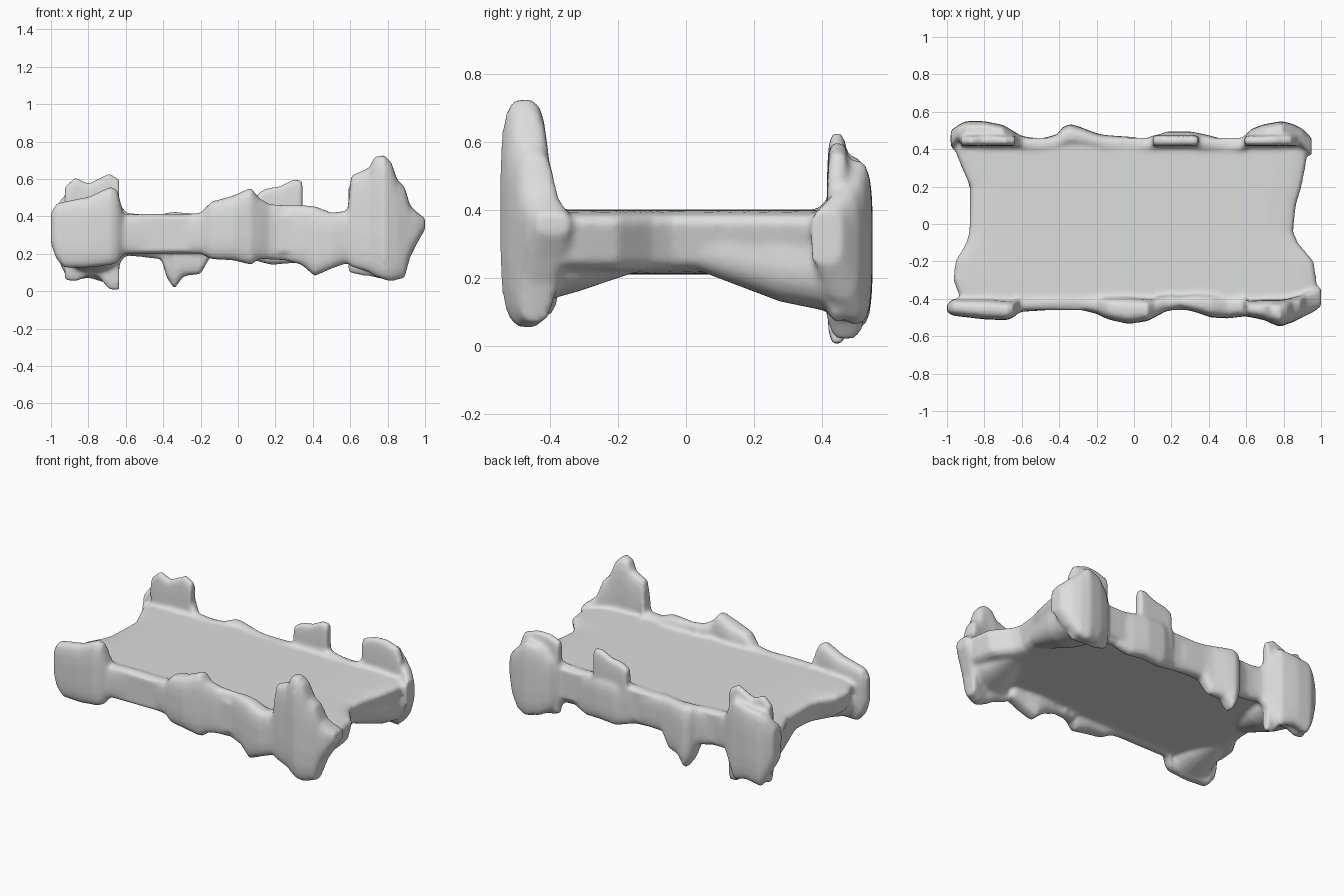
import bpy, bmesh, math

bm = bmesh.new()


def loft(stations, axis="x", p=0.62, taper=0, sides=20):
    """Closed skin through rounded sections: (position, side min, side max, z min, z max)."""
    rings = []
    for pos, a0, a1, z0, z1 in stations:
        ring = []
        for i in range(sides):
            t = 2 * math.pi * (i + 0.5) / sides
            c, s = math.cos(t), math.sin(t)
            v = math.copysign(abs(s) ** p, s)
            half = (a1 - a0) / 2 - taper * (1 - v) / 2
            u = (a0 + a1) / 2 + half * math.copysign(abs(c) ** p, c)
            z = (z0 + z1) / 2 + (z1 - z0) / 2 * v
            ring.append(bm.verts.new((pos, u, z) if axis == "x" else (u, pos, z)))
        rings.append(ring)
    for r, q in zip(rings, rings[1:]):
        for i in range(sides):
            j = (i + 1) % sides
            bm.faces.new((r[i], r[j], q[j], q[i]))
    bm.faces.new(rings[0])
    bm.faces.new(rings[-1])


# Waisted slab, narrower underneath
loft([(-.46, -.93, .94, .21, .402), (-.38, -.95, .995, .21, .402), (-.3, -.98, .99, .21, .402),
      (-.2, -.97, .975, .21, .402), (-.1, -.91, .89, .21, .402), (-.04, -.895, .865, .21, .402),
      (.1, -.89, .88, .21, .402), (.2, -.89, .91, .21, .402), (.3, -.935, .93, .21, .402),
      (.4, -.975, .945, .21, .402), (.46, -.97, .945, .21, .402)], axis="y", p=0.25, taper=.05)

# Sagging corners under the slab, growing towards the rims
for y0, y1, drop, xa, xb in ((.04, .47, .09, .60, .92), (-.14, -.46, .12, .60, .93),
                             (.04, .47, .09, -.94, -.62), (-.14, -.46, .125, -.95, -.64)):
    ym = y0 + (y1 - y0) * 0.55
    loft([(y0, xa + .1, xb - .08, .22, .36), (ym, xa + .04, xb - .02, drop + .04, .38),
          (y1, xa, xb, drop, .38)], axis="y", p=0.8)

# Front rim, left post to centre post
loft([(-1.0, -.47, -.43, .25, .42), (-.97, -.49, -.40, .17, .47), (-.93, -.495, -.40, .125, .48),
      (-.8, -.51, -.40, .125, .505), (-.68, -.515, -.41, .14, .56), (-.645, -.50, -.41, .15, .54),
      (-.61, -.47, -.38, .20, .41), (-.45, -.46, -.38, .20, .415), (-.3, -.455, -.38, .20, .41),
      (-.2, -.48, -.38, .20, .42), (-.14, -.51, -.39, .17, .48), (-.03, -.535, -.39, .165, .51),
      (.07, -.52, -.40, .14, .555), (.11, -.50, -.40, .17, .50), (.2, -.45, -.37, .17, .45)])

# Front rim, right half with the tall post
loft([(.12, -.48, -.38, .17, .47), (.25, -.45, -.38, .165, .46), (.34, -.475, -.37, .14, .46),
      (.41, -.50, -.37, .08, .455), (.5, -.505, -.38, .12, .42), (.585, -.495, -.38, .15, .43),
      (.605, -.495, -.41, .13, .62), (.7, -.515, -.405, .10, .66), (.73, -.53, -.405, .08, .72),
      (.78, -.55, -.405, .06, .73), (.82, -.535, -.40, .05, .69), (.85, -.525, -.39, .06, .60),
      (.89, -.505, -.38, .07, .56), (.92, -.49, -.36, .18, .46), (.96, -.47, -.34, .26, .42),
      (1.0, -.44, -.34, .33, .39)])

# Back rim, left post and hanging lobe
loft([(-.98, .40, .50, .22, .44), (-.94, .44, .53, .12, .50), (-.9, .455, .55, .05, .53),
      (-.8, .46, .55, .07, .54), (-.7, .45, .53, .04, .56), (-.65, .43, .50, .12, .50),
      (-.6, .39, .47, .19, .42), (-.5, .38, .455, .18, .41), (-.41, .39, .48, .17, .41),
      (-.38, .40, .52, .07, .42), (-.34, .41, .535, .01, .425), (-.29, .41, .52, .08, .42),
      (-.2, .40, .485, .09, .415), (-.15, .38, .475, .18, .41), (0, .38, .465, .18, .405)])

# Back rim, right half with the corner post
loft([(-.05, .38, .465, .18, .405), (.06, .38, .455, .17, .41), (.18, .39, .495, .14, .43),
      (.3, .39, .495, .15, .43), (.4, .38, .475, .14, .42), (.5, .38, .445, .17, .41),
      (.57, .38, .45, .17, .42), (.63, .41, .51, .12, .47), (.7, .44, .535, .08, .53),
      (.79, .45, .55, .06, .55), (.85, .44, .535, .08, .49), (.9, .40, .51, .14, .45),
      (.95, .36, .46, .24, .40)])

# Thin upright plates inside the back rim
loft([(-.925, .415, .475, .06, .56), (-.87, .415, .475, .05, .61), (-.8, .415, .48, .08, .575),
      (-.75, .415, .48, .08, .60), (-.69, .415, .475, .01, .63), (-.635, .415, .475, 0, .60)], p=0.45)
loft([(.1, .415, .475, .25, .52), (.15, .415, .475, .25, .55), (.22, .415, .475, .22, .56),
      (.3, .415, .475, .22, .60), (.345, .415, .475, .25, .59)], p=0.45)
loft([(.59, .415, .475, .10, .57), (.68, .415, .475, .08, .60), (.75, .415, .48, .08, .60),
      (.84, .415, .48, .07, .57), (.87, .415, .47, .10, .50)], p=0.45)

bmesh.ops.recalc_face_normals(bm, faces=bm.faces)
mesh = bpy.data.meshes.new("rimmed_slab")
bm.to_mesh(mesh)
bm.free()
slab = bpy.data.objects.new("rimmed_slab", mesh)
bpy.context.collection.objects.link(slab)

# One pale grey stone colour
stone = bpy.data.materials.new("pale_grey")
stone.diffuse_color = (0.72, 0.735, 0.72, 1)
mesh.materials.append(stone)

# Fuse the parts into one soft skin
fuse = slab.modifiers.new("fuse", "REMESH")
fuse.mode = "VOXEL"
fuse.voxel_size = 0.012
fuse.use_smooth_shade = True
soften = slab.modifiers.new("soften", "SMOOTH")
soften.factor = 0.5
soften.iterations = 6
